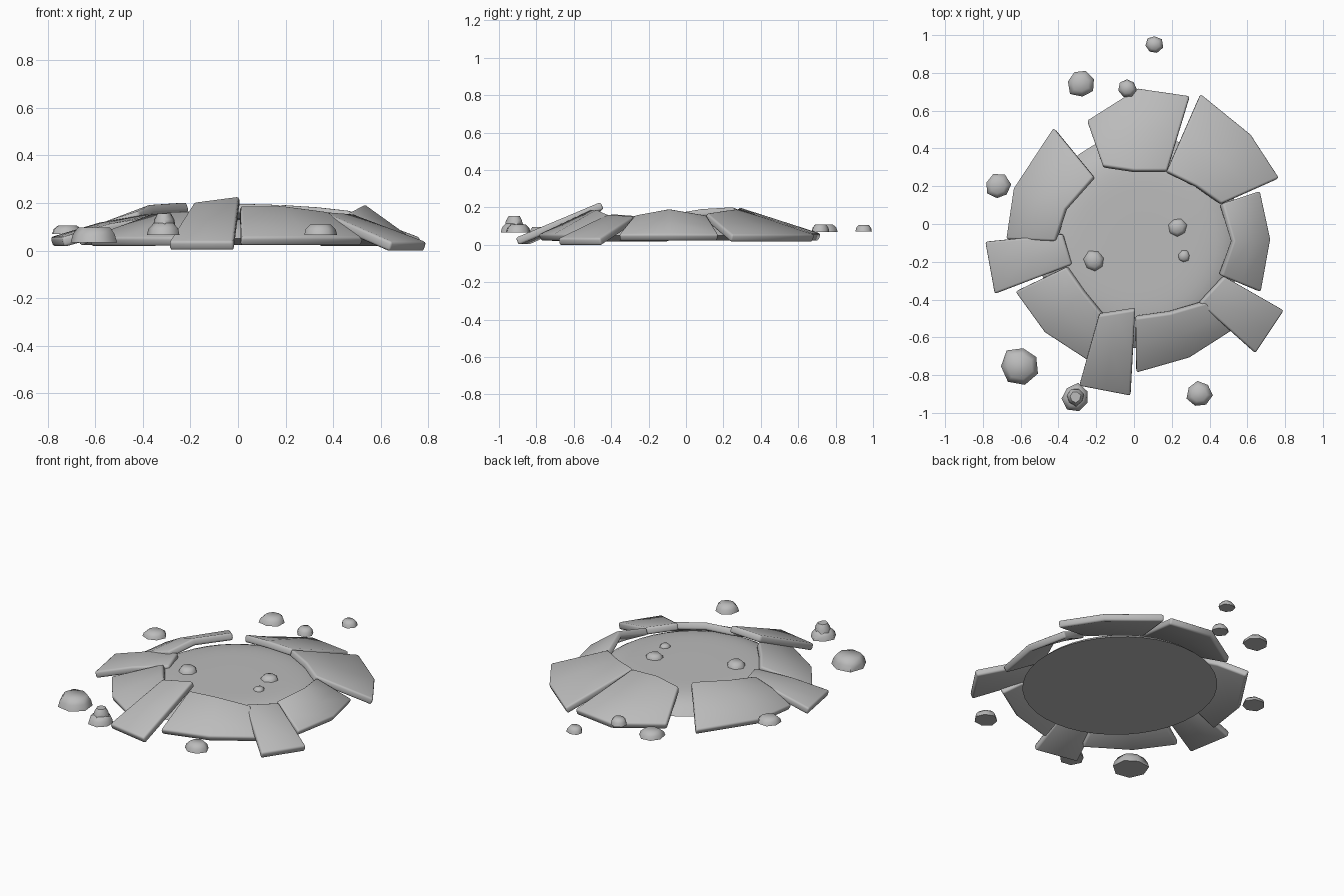
import bpy, bmesh, math, random
from mathutils import Vector

random.seed(4)
old = bpy.data.objects.get("Cube")
if old:
    bpy.data.objects.remove(old, do_unlink=True)

stone = bpy.data.materials.new("stone_grey")
stone.use_nodes = True
stone.diffuse_color = (0.5, 0.5, 0.5, 1)
stone.node_tree.nodes["Principled BSDF"].inputs["Base Color"].default_value = (0.5, 0.5, 0.5, 1)


def finish(bm, name, thickness=0, bevel=0, angle=35):
    mesh = bpy.data.meshes.new(name)
    bm.to_mesh(mesh)
    bm.free()
    mesh.materials.append(stone)
    ob = bpy.data.objects.new(name, mesh)
    bpy.context.collection.objects.link(ob)
    if thickness:
        mod = ob.modifiers.new("Thickness", 'SOLIDIFY')
        mod.thickness, mod.offset = thickness, -1
    if bevel:
        mod = ob.modifiers.new("Worn edges", 'BEVEL')
        mod.width, mod.segments = bevel, 2
        mod.limit_method, mod.angle_limit = 'ANGLE', math.radians(40)
    bpy.ops.object.select_all(action='DESELECT')
    ob.select_set(True)
    bpy.context.view_layer.objects.active = ob
    bpy.ops.object.shade_smooth_by_angle(angle=math.radians(angle))
    return ob


def rings_mesh(rings):
    """Skin closed rings of equal length and cap both ends."""
    bm = bmesh.new()
    loops = [[bm.verts.new(p) for p in ring] for ring in rings]
    n = len(loops[0])
    for a, b in zip(loops, loops[1:]):
        for i in range(n):
            j = (i + 1) % n
            bm.faces.new((a[i], a[j], b[j], b[i]))
    bm.faces.new(loops[0][::-1])
    bm.faces.new(loops[-1])
    bmesh.ops.recalc_face_normals(bm, faces=bm.faces)
    return bm


# Low ground mound in the middle, nearly flat on top and falling off at the rim
CX, CY, RX, RY = 0.03, -0.09, 0.545, 0.568


def dome_z(t):
    return 0.05 + 0.086 * (1 - t ** 7)


def circle(t, n=40):
    return [(CX + RX * t * math.cos(i * math.tau / n),
             CY + RY * t * math.sin(i * math.tau / n), dome_z(t)) for i in range(n)]


finish(rings_mesh([circle(k / 16) for k in range(16, 0, -1)]), "ground_mound", angle=50)


# Tilted broken slabs: strip between an outer and an inner edge, optionally bulged
def three(points):
    if len(points) == 2:
        a, b = Vector(points[0]), Vector(points[1])
        return [a, (a + b) / 2, b]
    return [Vector(p) for p in points]


def slab(name, z_out, outer, inner, bulge=0):
    bm = bmesh.new()
    low = [Vector((x, y, z_out)) for x, y in three(outer)]
    high = three(inner)
    middle = [(a + b) / 2 + Vector((0, 0, bulge)) for a, b in zip(low, high)]
    rows = [[bm.verts.new(p) for p in row] for row in (low, middle, high)]
    for a, b in zip(rows, rows[1:]):
        for i in range(2):
            bm.faces.new((a[i], a[i + 1], b[i + 1], b[i]))
    bm.normal_update()
    for f in bm.faces:
        if f.normal.z < 0:
            f.normal_flip()
    return finish(bm, name, 0.042, 0.011)


slab("slab_back", .06, [(-.25, .55), (.02, .72), (.295, .68)],
     [(-.165, .31, .185), (0, .285, .2), (.175, .285, .195)])
slab("slab_back_left", .055, [(.355, .69), (.62, .475), (.77, .245)],
     [(.175, .28, .195), (.33, .205, .185), (.465, .11, .17)])
slab("slab_left", .055, [(.67, .175), (.725, -.08), (.675, -.36)],
     [(.47, .11, .16), (.53, -.09, .195), (.465, -.275, .16)])
slab("slab_front_left", .036, [(.795, -.46), (.645, -.685)],
     [(.48, -.28, .155), (.35, -.42, .165)])
slab("slab_front_wide", .056, [(.53, -.56), (.295, -.71), (.015, -.79)],
     [(.38, -.42, .165), (.19, -.475, .19), (.01, -.5, .19)])
slab("slab_front_narrow", .038, [(-.02, -.912), (-.29, -.86)],
     [(.005, -.455, .23), (-.185, -.485, .205)])
slab("slab_front_right", .055, [(-.23, -.735), (-.475, -.575), (-.63, -.36)],
     [(-.165, -.49, .165), (-.27, -.36, .165), (-.36, -.23, .155)])
slab("slab_right", .056, [(-.74, -.37), (-.79, -.095)],
     [(-.33, -.215, .145), (-.38, -.055, .155)], .012)
slab("slab_back_right", .055, [(-.68, -.08), (-.64, .19), (-.43, .51)],
     [(-.42, -.09, .165), (-.365, .08, .195), (-.215, .25, .205)], .015)


# Loose rocks: uneven tapered lumps
def rock(name, x, y, r, base, height, top=0.6, sides=7):
    spin = random.uniform(0, math.tau)
    wobble = [random.uniform(0.86, 1.06) for _ in range(sides)]
    rings = []
    for scale, lift in ((1, 0), (0.9, 0.55), (top, 1)):
        rings.append([Vector((x + r * scale * w * math.cos(spin + i * math.tau / sides),
                              y + r * scale * w * math.sin(spin + i * math.tau / sides),
                              base + height * lift)) for i, w in enumerate(wobble)])
    return finish(rings_mesh(rings), name, angle=60)


rock("rock_far_back", .105, .95, .05, .072, .035)
rock("rock_back_large", -.28, .745, .078, .07, .04)
rock("rock_back_small", -.035, .72, .05, .07, .04)
rock("rock_right", -.72, .2, .072, .07, .035)
rock("rock_front_right_large", -.605, -.75, .102, .033, .063, .7)
rock("rock_front_tall_base", -.31, -.92, .078, .065, .05, .6)
rock("rock_front_tall_tip", -.31, -.915, .05, .1, .055, .6)
rock("rock_front_left", .345, -.9, .072, .065, .045)

# Pebbles resting on the mound
for name, x, y, r in (("pebble_right", -.21, -.195, .062), ("pebble_left", .23, -.015, .052),
                      ("pebble_small", .265, -.17, .034)):
    surface = dome_z(math.hypot((x - CX) / RX, (y - CY) / RY))
    rock(name, x, y, r, surface - 0.01, 0.013 + r * 0.4)
